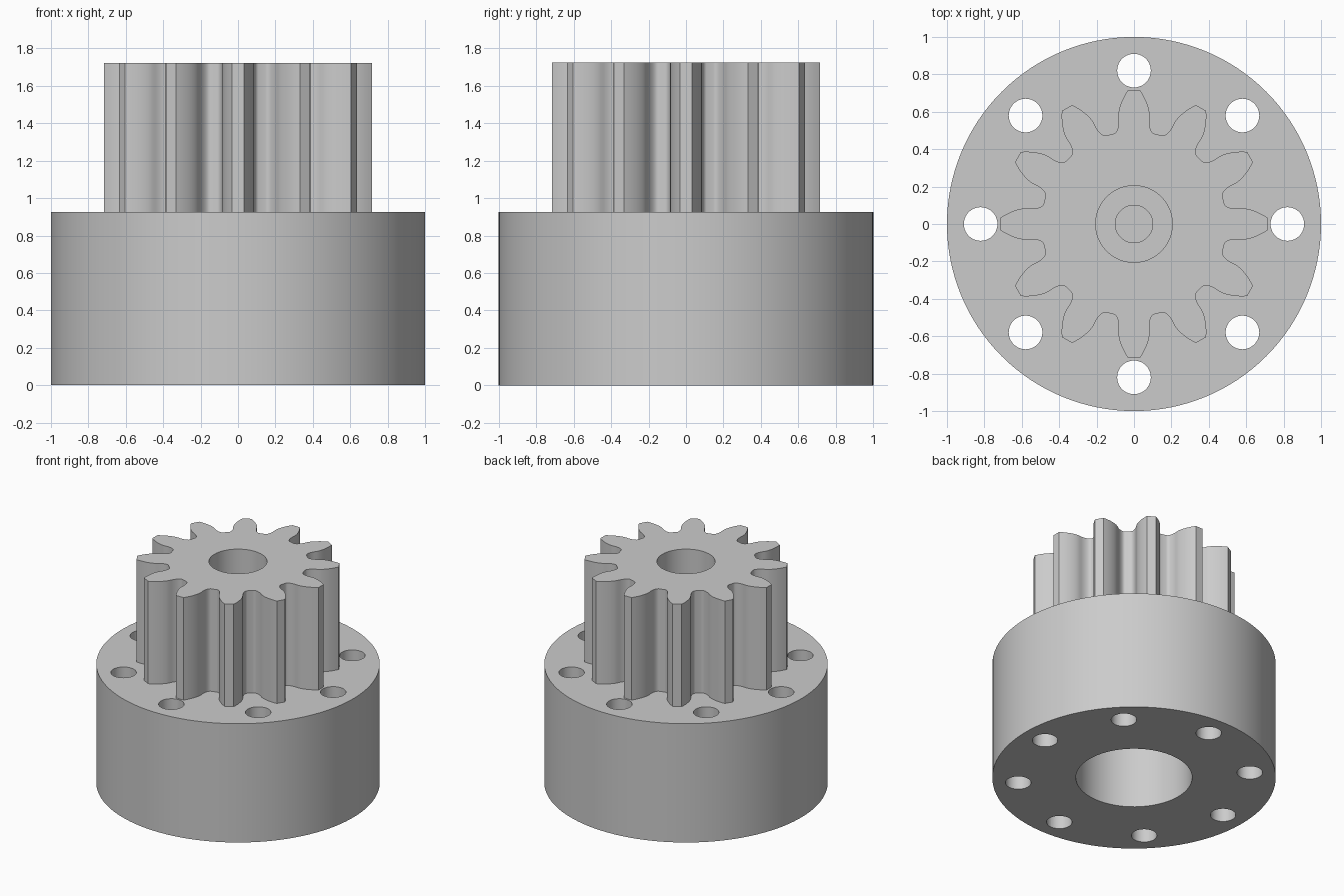
import bpy, bmesh
from math import sin, cos, tan, acos, pi, radians, sqrt

if "Cube" in bpy.data.objects:
    bpy.data.objects.remove(bpy.data.objects["Cube"], do_unlink=True)

HUB_TOP, GEAR_TOP = 0.925, 1.723
TEETH, TIP_R, ROOT_R = 12, 0.717, 0.495

grey = bpy.data.materials.new("plain grey")
grey.use_nodes = True
grey.diffuse_color = (0.6, 0.6, 0.6, 1)
grey.node_tree.nodes["Principled BSDF"].inputs["Base Color"].default_value = (0.6, 0.6, 0.6, 1)


def prism(name, outline, z0, z1):
    """Extrude a closed xy outline between two heights."""
    bm = bmesh.new()
    face = bm.faces.new([bm.verts.new((x, y, z0)) for x, y in outline])
    top = bmesh.ops.extrude_face_region(bm, geom=[face])["geom"]
    bmesh.ops.translate(bm, vec=(0, 0, z1 - z0),
                        verts=[v for v in top if isinstance(v, bmesh.types.BMVert)])
    bmesh.ops.recalc_face_normals(bm, faces=bm.faces)
    mesh = bpy.data.meshes.new(name)
    bm.to_mesh(mesh)
    bm.free()
    mesh.materials.append(grey)
    obj = bpy.data.objects.new(name, mesh)
    bpy.context.collection.objects.link(obj)
    return obj


def circle(r, n=64, cx=0, cy=0):
    return [(cx + r * cos(2 * pi * i / n), cy + r * sin(2 * pi * i / n)) for i in range(n)]


def select_only(obj):
    bpy.ops.object.select_all(action='DESELECT')
    obj.select_set(True)
    bpy.context.view_layer.objects.active = obj


def cut(obj, outline, z0, z1):
    """Subtract a prism and discard the cutter."""
    cutter = prism("cutter", outline, z0, z1)
    cutter.hide_render = True
    mod = obj.modifiers.new("cut", 'BOOLEAN')
    mod.operation, mod.solver, mod.object = 'DIFFERENCE', 'EXACT', cutter
    select_only(obj)
    bpy.ops.object.modifier_apply(modifier=mod.name)
    bpy.data.objects.remove(cutter, do_unlink=True)


def gear_outline():
    """Involute flank from tip to base circle, then a root fillet, mirrored per tooth."""
    pitch_r = TIP_R * TEETH / (TEETH + 2)
    base_r = pitch_r * cos(radians(20))
    base_half = pi / 2 / TEETH + tan(radians(20)) - radians(20)
    flank = []
    steps = 9
    for i in range(steps):
        r = TIP_R + (base_r + 0.002 - TIP_R) * i / (steps - 1)
        a = acos(base_r / r)
        flank.append((r, base_half - (tan(a) - a)))
    # Quarter-ellipse fillet down to the root circle
    a0, a1 = flank[-1][1], radians(12.7)
    for i in range(1, 9):
        t = i / 8 * pi / 2
        flank.append((ROOT_R + (base_r - ROOT_R) * (1 - sin(t)), a0 + (a1 - a0) * (1 - cos(t))))
    flank.append((ROOT_R, pi / TEETH))
    tooth = [(r, -a) for r, a in reversed(flank[:-1])] + flank
    points = []
    for k in range(TEETH):
        turn = 2 * pi * k / TEETH
        points += [(r * cos(a + turn), r * sin(a + turn)) for r, a in tooth]
    return points


# Round hub with a wide bore below and a small blind centre hole above
hub = prism("hub", circle(1, 128), 0, HUB_TOP)
cut(hub, circle(0.41, 96), -0.1, 0.7)
cut(hub, circle(0.1), HUB_TOP - 0.1, HUB_TOP + 0.1)

# Ring of eight through holes
for k in range(8):
    a = k * pi / 4
    cut(hub, circle(0.09, 40, 0.82 * cos(a), 0.82 * sin(a)), -0.1, HUB_TOP + 0.1)

# Toothed pinion with its shaft bore
pinion = prism("pinion", gear_outline(), HUB_TOP, GEAR_TOP)
cut(pinion, circle(0.205), HUB_TOP - 0.1, GEAR_TOP + 0.1)

for obj in (hub, pinion):
    select_only(obj)
    bpy.ops.object.shade_smooth_by_angle(angle=radians(30))
